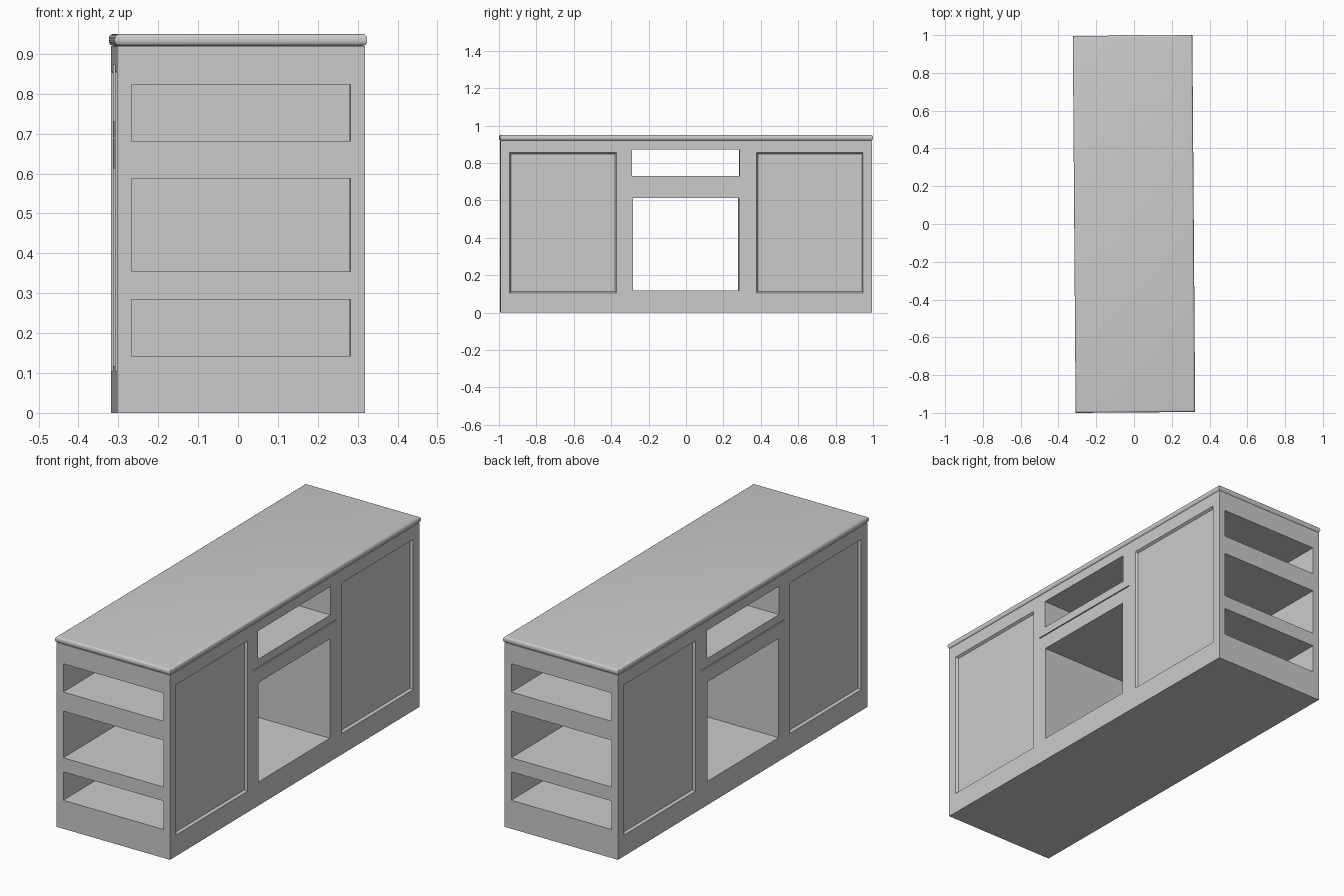
import bpy, bmesh
from mathutils import Vector

if "Cube" in bpy.data.objects:
    bpy.data.objects.remove(bpy.data.objects["Cube"])

W, L, H = 0.311, 0.993, 0.92      # body half width, half length, height
SPLIT = 0.33                      # where the end cabinets meet the middle
TILT = 0.0075                     # the island sits very slightly turned


def box(name, lo, hi):
    bm = bmesh.new()
    bmesh.ops.create_cube(bm, size=1)
    lo, hi = Vector(lo), Vector(hi)
    for v in bm.verts:
        v.co = (lo + hi) / 2 + v.co * (hi - lo)
    mesh = bpy.data.meshes.new(name)
    bm.to_mesh(mesh)
    bm.free()
    ob = bpy.data.objects.new(name, mesh)
    bpy.context.collection.objects.link(ob)
    return ob


def cut(ob, lo, hi):
    cutter = box("cutter", lo, hi)
    cutter.hide_render = True
    mod = ob.modifiers.new("cut", 'BOOLEAN')
    mod.operation, mod.solver, mod.object = 'DIFFERENCE', 'EXACT', cutter
    bpy.context.view_layer.objects.active = ob
    bpy.ops.object.modifier_apply(modifier=mod.name)
    bpy.data.objects.remove(cutter)


def recess_panels(ob, y0, y1, z0, z1, slope=0.01, depth=0.012):
    """Sink a framed panel with sloped borders into both long sides."""
    bm = bmesh.new()
    bm.from_mesh(ob.data)
    for side in (-1, 1):
        face = next(f for f in bm.faces if f.normal.x * side > 0.9)
        outer = sorted(face.verts, key=lambda v: (v.co.y, v.co.z))
        bmesh.ops.inset_region(bm, faces=[face], thickness=0.03)
        # snap the inset loop to the panel rectangle
        cy = sum(v.co.y for v in face.verts) / 4
        cz = sum(v.co.z for v in face.verts) / 4
        for v in face.verts:
            v.co.y = y0 if v.co.y < cy else y1
            v.co.z = z0 if v.co.z < cz else z1
        bm.normal_update()
        bmesh.ops.inset_region(bm, faces=[face], thickness=slope, depth=-depth)
    bm.to_mesh(ob.data)
    bm.free()


parts = []

# end cabinets: framed side panels and three open shelves facing outward
for name, s in (("front_cabinet", -1), ("back_cabinet", 1)):
    ya, yb = sorted((s * SPLIT, s * L))
    cab = box(name, (-W, ya, 0), (W, yb, H))
    pa, pb = sorted((s * 0.375, s * 0.945))
    recess_panels(cab, pa, pb, 0.105, 0.855)
    ca, cb = sorted((s * 0.37, s * 1.1))
    for z0, z1 in ((0.142, 0.284), (0.354, 0.587), (0.682, 0.823)):
        cut(cab, (-0.275, ca, z0), (0.275, cb, z1))
    parts.append(cab)

# middle bay: large lower opening, right through the island
lower = box("middle_lower_bay", (-W, -SPLIT, 0), (W, SPLIT, 0.69))
cut(lower, (-0.5, -0.287, 0.118), (0.5, 0.28, 0.613))
# thin shadow line below the upper bay
for s in (-1, 1):
    xa, xb = sorted((s * (W - 0.006), s * 0.5))
    cut(lower, (xa, -0.5, 0.685), (xb, 0.5, 0.8))
parts.append(lower)

# middle bay: shallow upper opening
upper = box("middle_upper_bay", (-W, -SPLIT, 0.69), (W, SPLIT, H))
cut(upper, (-0.5, -0.29, 0.731), (0.5, 0.285, 0.872))
parts.append(upper)

# countertop with rounded long and short edges
top = box("countertop", (-0.3165, -0.9976, H), (0.3165, 0.9976, 0.95))
bm = bmesh.new()
bm.from_mesh(top.data)
rim = [e for e in bm.edges if abs(e.verts[0].co.z - e.verts[1].co.z) < 1e-4]
bmesh.ops.bevel(bm, geom=rim, offset=0.012, segments=4, profile=0.5, affect='EDGES')
bm.to_mesh(top.data)
bm.free()
bpy.ops.object.select_all(action='DESELECT')
top.select_set(True)
bpy.context.view_layer.objects.active = top
bpy.ops.object.shade_smooth_by_angle()
parts.append(top)

for ob in parts:
    ob.rotation_euler.z = TILT
